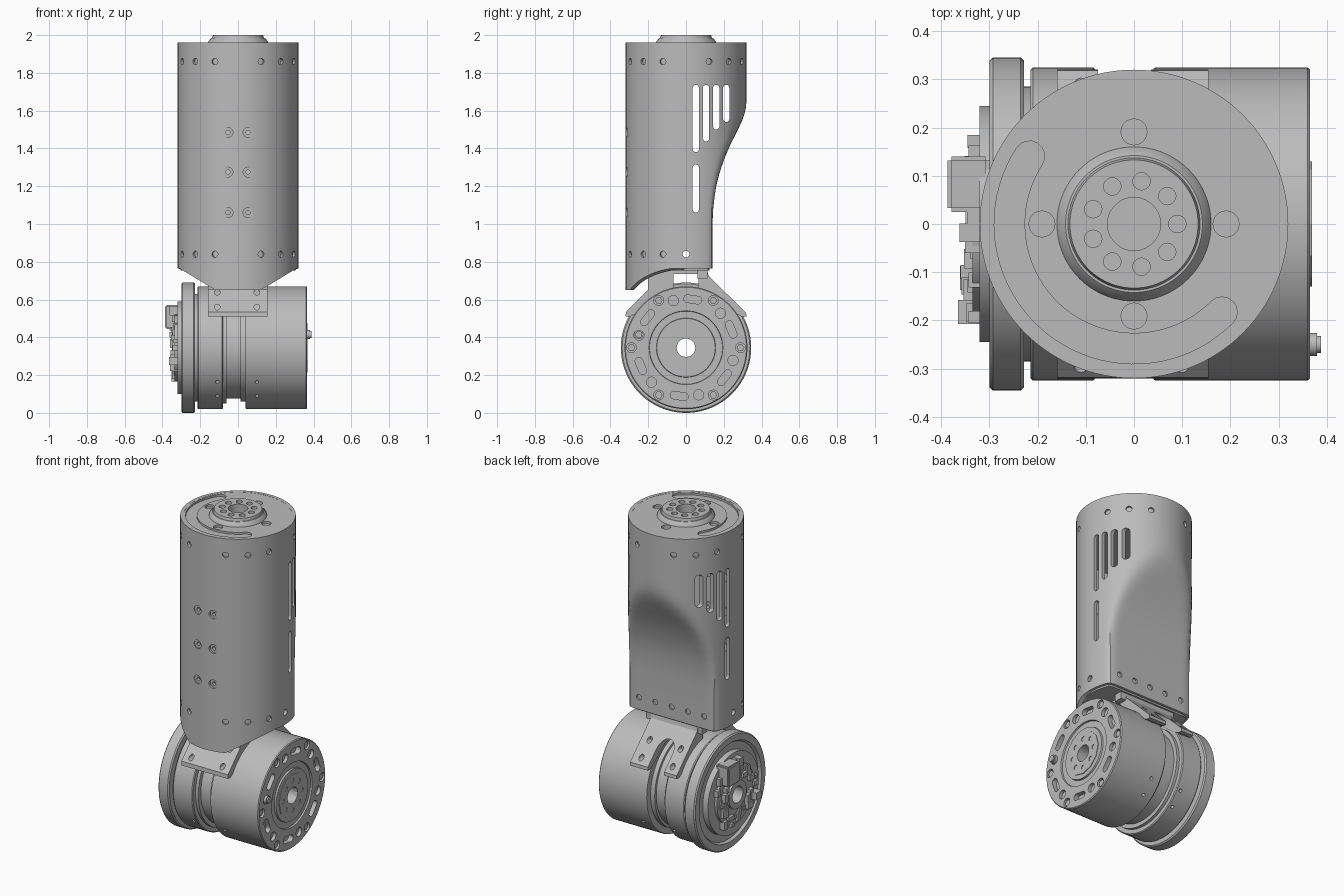
import bpy, bmesh, random
from math import sin, cos, pi, radians, sqrt, hypot
from mathutils import Matrix, Vector

if "Cube" in bpy.data.objects:
    bpy.data.objects.remove(bpy.data.objects["Cube"])


def material(name, v):
    m = bpy.data.materials.new(name)
    m.use_nodes = True
    m.diffuse_color = (v, v, v, 1)
    m.node_tree.nodes["Principled BSDF"].inputs["Base Color"].default_value = (v, v, v, 1)
    return m


GREY = material("machined grey", 0.5)
R, WALL, AXIS_Z = 0.32, 0.02, 0.345
# Frame whose depth axis points along +x (u -> y, v -> z)
AX = Matrix(((0, 0, 1, 0), (1, 0, 0, 0), (0, 1, 0, 0), (0, 0, 0, 1)))
JOINT = Matrix.Translation((0, 0, AXIS_Z)) @ AX


def around(deg, base=AX):
    return Matrix.Rotation(radians(deg), 4, 'Z') @ base


def circle(r, x=0, y=0, n=20):
    return [(x + r * cos(2 * pi * i / n), y + r * sin(2 * pi * i / n)) for i in range(n)]


def polar(r, deg):
    return r * cos(radians(deg)), r * sin(radians(deg))


def capsule(x, y, half, r, deg=90, n=8):
    d = Vector(polar(1, deg))
    pts = []
    for s, start in ((1, deg - 90), (-1, deg + 90)):
        c = Vector((x, y)) + d * half * s
        pts += [tuple(c + Vector(polar(r, start + 180 * i / n))) for i in range(n + 1)]
    return pts


def arc(r0, r1, a0, a1, n=40):
    """Curved slot with round ends."""
    rm, h = (r0 + r1) / 2, (r1 - r0) / 2
    steps = [i / n for i in range(n + 1)]
    pts = [polar(r1, a0 + (a1 - a0) * t) for t in steps]
    for a, flip, back in ((a1, 0, True), (a0, 180, False)):
        c = Vector(polar(rm, a))
        pts += [tuple(c + Vector(polar(h, a + flip + 180 * i / 8))) for i in range(1, 8)]
        if back:
            pts += [polar(r0, a1 + (a0 - a1) * t) for t in steps]
    return pts


def prism(bm, pts, w0, w1, m=Matrix()):
    lo = [bm.verts.new(m @ Vector((u, v, w0))) for u, v in pts]
    hi = [bm.verts.new(m @ Vector((u, v, w1))) for u, v in pts]
    bm.faces.new(lo[::-1])
    bm.faces.new(hi)
    for i in range(len(pts)):
        j = (i + 1) % len(pts)
        bm.faces.new((lo[i], lo[j], hi[j], hi[i]))


def skin(bm, rings):
    """Quads between successive closed rings, wrapping last to first."""
    vs = [[bm.verts.new(p) for p in ring] for ring in rings]
    for a, b in zip(vs, vs[1:] + vs[:1]):
        for i in range(len(a)):
            j = (i + 1) % len(a)
            bm.faces.new((a[i], a[j], b[j], b[i]))


def lathe(bm, profile, m=Matrix(), n=96):
    skin(bm, [[m @ Vector((x, y, h)) for x, y in circle(r, n=n)] for r, h in profile])


def finish(bm, name, cutter=None):
    def to_object(b, nm):
        bmesh.ops.remove_doubles(b, verts=b.verts, dist=1e-5)
        bmesh.ops.recalc_face_normals(b, faces=b.faces)
        me = bpy.data.meshes.new(nm)
        b.to_mesh(me)
        b.free()
        o = bpy.data.objects.new(nm, me)
        bpy.context.scene.collection.objects.link(o)
        return o
    ob = to_object(bm, name)
    if cutter:
        cut = to_object(cutter, "cutter")
        mod = ob.modifiers.new("holes", 'BOOLEAN')
        mod.object, mod.operation, mod.solver = cut, 'DIFFERENCE', 'EXACT'
        dg = bpy.context.evaluated_depsgraph_get()
        mesh = bpy.data.meshes.new_from_object(ob.evaluated_get(dg))
        ob.modifiers.clear()
        ob.data = mesh
        bpy.data.objects.remove(cut)
    ob.data.materials.clear()
    ob.data.materials.append(GREY)
    ob.data.shade_smooth()
    ob.data.set_sharp_from_angle(angle=radians(28))
    return ob


# Forearm tube: round section whose back is scooped flat lower down
SCOOP = [(0.8, .14), (1.0, .14), (1.08, .144), (1.15, .152), (1.2, .16), (1.25, .172),
         (1.3, .187), (1.35, .205), (1.4, .226), (1.45, .25), (1.5, .275), (1.55, .3),
         (1.58, .315), (1.61, .332), (1.65, .36), (1.72, .42), (1.96, .42)]


def section(back, r, z, n=128):
    pts = []
    for x, y in circle(1, n=n):
        rad = r
        if y > 0.05:
            flat, k = back / y, 0.035
            h = max(k - abs(r - flat), 0) / k
            rad = min(r, flat) - h * h * k / 4
        pts.append(Vector((x * rad, y * rad, z)))
    return pts


def lower_edge(ring):
    for p in ring:
        rise = min(max((abs(p.x) - 0.12) / 0.19, 0), 1)
        p.z = 0.65 + 0.115 * rise if p.y < 0 else 0.765
    return ring


bm, cut, screws = bmesh.new(), bmesh.new(), bmesh.new()
outer = [lower_edge(section(.14, R, 0))] + [section(f, R, z) for z, f in SCOOP]
inner = [lower_edge(section(.14 - WALL, R - WALL, 0))] + \
        [section(f - WALL, R - WALL, z) for z, f in SCOOP]
skin(bm, outer + inner[::-1])
ring_holes = [(a, 1.86) for q in range(0, 360, 90) for a in (q + 22.5, q + 45, q + 67.5)]
ring_holes += [(a, 0.84) for a in (202.5, 225, 247.5, 292.5, 315, 337.5)]
for a, z in ring_holes:
    prism(cut, circle(.017, 0, z, 16), .25, .36, around(a))
    prism(screws, circle(.019, 0, z, 16), .285, .307, around(a))
for x in (-.053, .053):
    for z in (1.06, 1.275, 1.485):
        prism(cut, circle(.026, x, z), .22, .36, around(-90))
        lathe(screws, [(.011, .285), (.028, .285), (.028, .306), (.011, .306)],
              around(-90) @ Matrix.Translation((x, z, 0)), 20)
for x in (-.22, -.11, 0, .11, .22):
    prism(cut, circle(.017, x, .84, 16), .06, .3, around(90))
    prism(screws, circle(.019, x, .84, 16), .105, .13, around(90))
# Side ventilation slots pass through both walls
for y, z0, z1 in ((.052, 1.38, 1.737), (.106, 1.437, 1.737), (.16, 1.5, 1.737),
                  (.213, 1.54, 1.737), (.052, 1.06, 1.315)):
    prism(cut, capsule(y, (z0 + z1) / 2, (z1 - z0) / 2 - .0165, .0165), -.4, .4, AX)
prism(cut, circle(.018, 0, .84), -.4, .4, AX)
finish(bm, "forearm_tube", cut)
finish(screws, "tube_screws")

# Plate closing the lower end of the tube
bm = bmesh.new()
prism(bm, [(p.x, p.y) for p in section(.125, R - WALL + .004, 0)], .755, .785)
finish(bm, "tube_base_plate")

# Upper actuator with output boss
bm, cut = bmesh.new(), bmesh.new()
lathe(bm, [(0, 1.78), (.304, 1.78), (.304, 1.959), (.16, 1.959), (.158, 1.966), (.142, 1.984),
           (.137, 1.984), (.133, 2.0), (.055, 2.0), (.055, 1.93), (0, 1.93)])
for i in range(9):
    prism(cut, circle(.018, *polar(.09, 40 * i)), 1.97, 2.02)
for i in range(4):
    prism(cut, circle(.027, *polar(.191, 90 * i)), 1.87 if i == 1 else 1.945, 1.99)
prism(cut, arc(.227, .29, 147, 315), 1.947, 1.99)
finish(bm, "upper_actuator", cut)

# Lower actuator body, turned about the x axis
bm, cut, screws = bmesh.new(), bmesh.new(), bmesh.new()
lathe(bm, [(.05, -.285), (.29, -.285), (.3, -.3), (.338, -.3), (.345, -.293), (.345, -.235),
           (.338, -.228), (.285, -.228), (.285, -.215), (.32, -.215), (.325, -.21),
           (.325, -.085), (.32, -.08), (.295, -.08), (.295, -.062), (.27, -.062),
           (.27, .012), (.285, .012), (.285, .04), (.322, .04), (.325, .045), (.325, .36),
           (.32, .365), (.195, .365), (.193, .355), (.157, .355), (.155, .365), (.05, .365)], JOINT)
for k in range(0, 360, 60):
    prism(cut, circle(.026, *polar(.289, k)), .335, .4, JOINT)
    prism(screws, circle(.02, *polar(.289, k), n=6), .32, .358, JOINT)
    prism(cut, capsule(*polar(.258, k + 22), .028, .02, k + 112), .335, .4, JOINT)
    prism(cut, circle(.027, *polar(.258, k + 45)), .345, .4, JOINT)
for a in (-34, -52, 34, 52):
    for side in (0, 180):
        m = JOINT @ Matrix.Rotation(radians(a + side), 4, 'Z') @ AX
        for x in (-.11, .1):
            prism(cut, circle(.01, 0, x, 12), .3, .35, m)
finish(bm, "lower_actuator", cut)

# Output hub with bolt circle, and index pin
bm, cut = bmesh.new(), bmesh.new()
lathe(bm, [(.05, .35), (.13, .35), (.13, .369), (.05, .369)], JOINT, 12)
for i in range(8):
    prism(cut, circle(.014, *polar(.09, 45 * i), n=14), .358, .4, JOINT)
finish(bm, "output_hub", cut)
prism(screws, circle(.024, -.25, .07), .35, .38, JOINT)
prism(screws, circle(.018, -.25, .07), .37, .388, JOINT)
finish(screws, "joint_screws_and_pin")

# Bracket arms joining the tube to the lower actuator
arms = {"front": [(-.32, .51), (-.318, .535), (-.2, .653), (-.2, .765), (-.065, .765),
                  (-.065, .655), (-.15, .615), (-.25, .535), (-.295, .51)],
        "back": [(.32, .51), (.318, .53), (.12, .725), (.11, .765), (.065, .765),
                 (.065, .655), (.15, .615), (.25, .535), (.295, .51)]}
for name, outline in arms.items():
    bm, cut = bmesh.new(), bmesh.new()
    prism(bm, outline, -.16, .155, AX)
    m = around(-90 if name == "front" else 90)
    for x in (-.11, .1):
        for z in (.56, .638):
            prism(cut, circle(.015, x if name == "front" else -x, z, 16), .18, .4, m)
    if name == "back":
        prism(cut, capsule(.02, .52, .09, .055), .1, .4, m)
    finish(bm, name + "_bracket", cut)
bm = bmesh.new()
prism(bm, [(-.2, .735), (.11, .735), (.11, .765), (-.2, .765)], -.16, .155, AX)
finish(bm, "bracket_top_plate")

# Cable connector under the tube
bm = bmesh.new()
prism(bm, [(.062, .712), (.115, .712), (.115, .76), (.062, .76)], -.19, .19, AX)
finish(bm, "cable_connector")

# Drive electronics on the outer end
bm = bmesh.new()
lathe(bm, [(.05, -.335), (.18, -.335), (.18, -.32), (.245, -.32), (.245, -.28), (.05, -.28)], JOINT)
lathe(bm, [(.05, -.35), (.085, -.35), (.085, -.33), (.05, -.33)], JOINT, 32)
finish(bm, "circuit_board")
bm = bmesh.new()
random.seed(4)
for i in range(34):
    u, v = polar(random.uniform(.115, .205), i * 360 / 34)
    a, b = random.uniform(.01, .026), random.uniform(.01, .026)
    top = -random.uniform(.338, .366)
    prism(bm, [(u - a, v - b), (u + a, v - b), (u + a, v + b), (u - a, v + b)], top, -.31, JOINT)
finish(bm, "board_components")
bm = bmesh.new()
prism(bm, [(.025, .1), (.14, .1), (.14, .225), (.025, .225)], -.387, -.3, JOINT)
bmesh.ops.bevel(bm, geom=bm.edges[:], offset=.008, segments=2, affect='EDGES')
finish(bm, "power_connector")
